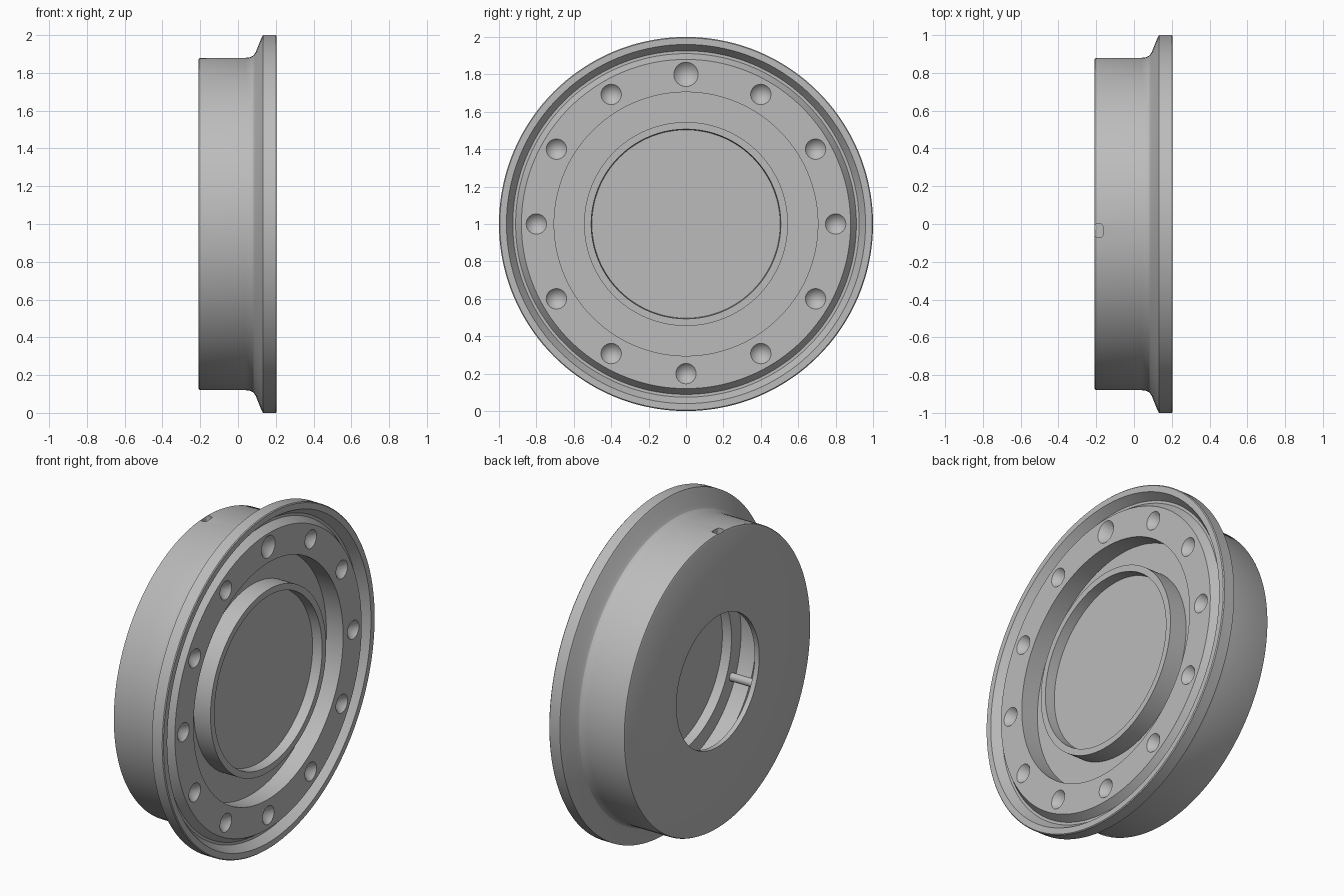
import bpy, bmesh, math
from mathutils import Matrix, Vector

cube = bpy.data.objects.get("Cube")
if cube:
    bpy.data.objects.remove(cube, do_unlink=True)

grey = bpy.data.materials.new("satin_grey")
grey.use_nodes = True
COLOUR = (0.5, 0.5, 0.5, 1)
grey.diffuse_color = COLOUR
grey.node_tree.nodes["Principled BSDF"].inputs["Base Color"].default_value = COLOUR

AXIS_Z = 1.0
TO_X = Matrix.Rotation(math.pi / 2, 4, "Y")


def add_object(name, bm):
    bmesh.ops.recalc_face_normals(bm, faces=bm.faces)
    mesh = bpy.data.meshes.new(name)
    bm.to_mesh(mesh)
    bm.free()
    mesh.materials.append(grey)
    obj = bpy.data.objects.new(name, mesh)
    bpy.context.collection.objects.link(obj)
    return obj


def lathe(name, profile, steps=144):
    """Spin an (x, radius) profile around the wheel axis."""
    bm = bmesh.new()
    verts = [bm.verts.new((x, 0, r)) for x, r in profile]
    edges = [bm.edges.new(pair) for pair in zip(verts, verts[1:])]
    bmesh.ops.spin(bm, geom=verts + edges, cent=(0, 0, 0), axis=(1, 0, 0),
                   angle=2 * math.pi, steps=steps, use_duplicate=False)
    bmesh.ops.remove_doubles(bm, verts=bm.verts, dist=0.0001)
    bmesh.ops.translate(bm, verts=bm.verts, vec=(0, 0, AXIS_Z))
    return add_object(name, bm)


def on_circle(x, radius, angle):
    return Vector((x, radius * math.sin(angle), AXIS_Z + radius * math.cos(angle)))


def cut(target, cutter):
    cutter.hide_render = True
    mod = target.modifiers.new("cut", "BOOLEAN")
    mod.operation = "DIFFERENCE"
    mod.solver = "EXACT"
    mod.object = cutter
    bpy.context.view_layer.objects.active = target
    bpy.ops.object.modifier_apply(modifier=mod.name)
    bpy.data.objects.remove(cutter, do_unlink=True)


def smooth(obj):
    bpy.ops.object.select_all(action="DESELECT")
    obj.select_set(True)
    bpy.context.view_layer.objects.active = obj
    bpy.ops.object.shade_smooth_by_angle(angle=math.radians(28))


# Hollow housing: inside of the cavity, back wall, outer barrel, flange, front face
cavity = [(0.11, 0), (0.11, 0.5), (0.05, 0.5), (0.05, 0.59), (-0.05, 0.59),
          (-0.05, 0.62), (-0.18, 0.62), (-0.18, 0.39)]
barrel = [(-0.21, 0.39), (-0.21, 0.868), (-0.206, 0.876), (-0.198, 0.88),
          (0.04, 0.88), (0.065, 0.883), (0.082, 0.892), (0.094, 0.91)]
flange = [(0.124, 0.985), (0.132, 1), (0.2, 1), (0.205, 0.995), (0.205, 0.96),
          (0.155, 0.926), (0.155, 0.911), (0.2, 0.88)]
face = [(0.2, 0.705), (0.09, 0.705), (0.09, 0.545), (0.2, 0.545),
        (0.2, 0.507), (0.14, 0.503), (0.14, 0)]
housing = lathe("housing", cavity + barrel + flange + face)

# Ring of conical dimples, the top one larger
bm = bmesh.new()
for i in range(12):
    radius = 0.05 if i == 0 else 0.042
    place = Matrix.Translation(on_circle(0.18, 0.8, i * math.pi / 6)) @ TO_X
    bmesh.ops.create_cone(bm, cap_ends=True, segments=32, radius1=0,
                          radius2=radius * 1.8, depth=0.09, matrix=place)
bmesh.ops.remove_doubles(bm, verts=bm.verts, dist=0.0001)
cut(housing, add_object("dimple_cutter", bm))

# Small rounded pocket on top of the barrel
bm = bmesh.new()
bmesh.ops.create_cube(bm, size=1, matrix=Matrix.Translation((-0.186, -0.035, 1.88))
                      @ Matrix.Diagonal((0.042, 0.07, 0.08, 1)))
upright = [e for e in bm.edges if abs(e.verts[0].co.z - e.verts[1].co.z) > 0.05]
bmesh.ops.bevel(bm, geom=upright, offset=0.012, segments=4, affect="EDGES", profile=0.5)
cut(housing, add_object("pocket_cutter", bm))
smooth(housing)

# Posts inside the cavity
bm = bmesh.new()
for i in range(6):
    place = Matrix.Translation(on_circle(-0.02, 0.555, math.radians(i * 60 + 5))) @ TO_X
    bmesh.ops.create_cone(bm, cap_ends=True, segments=24, radius1=0.024,
                          radius2=0.024, depth=0.15, matrix=place)
smooth(add_object("cavity_posts", bm))
